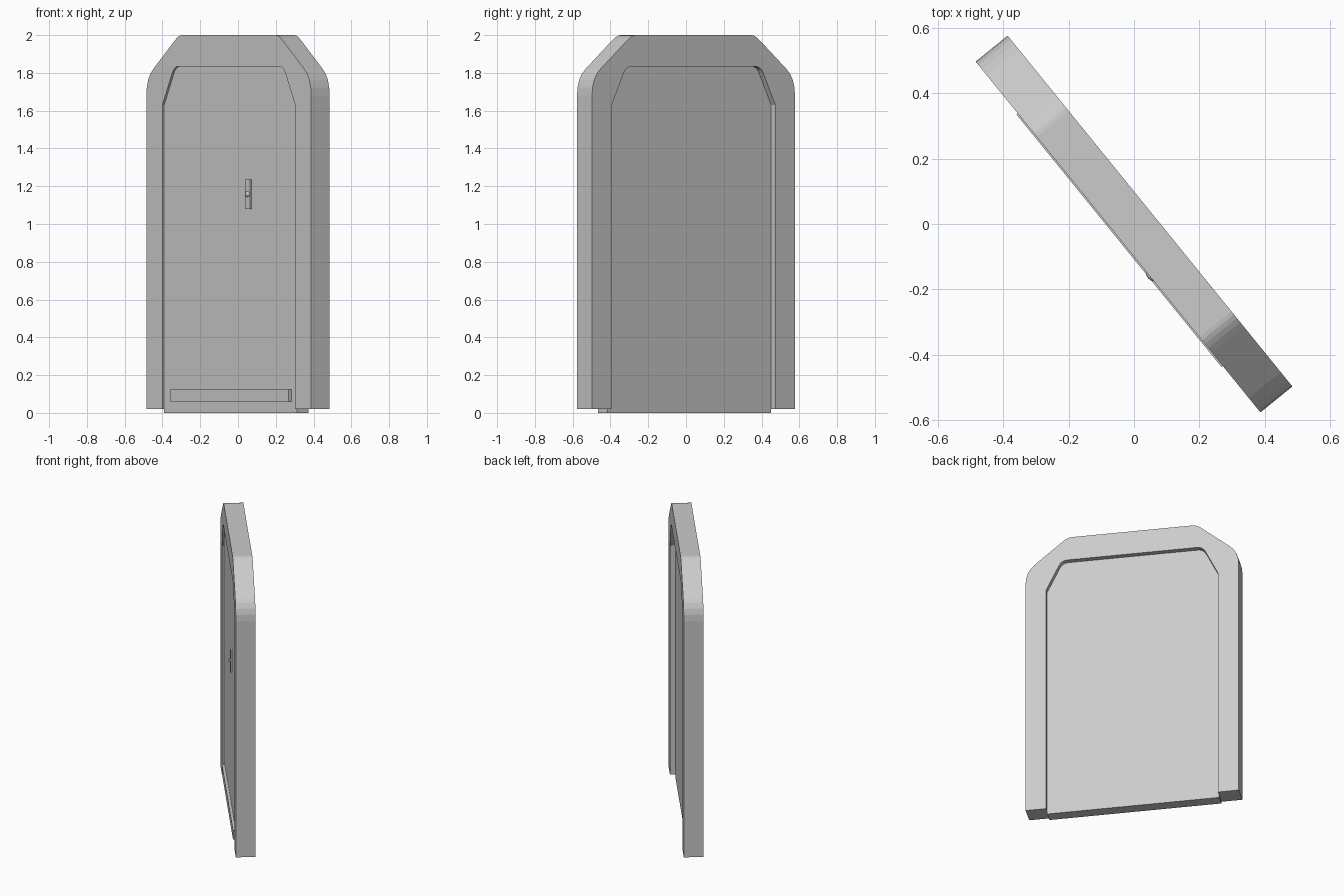
import bpy, bmesh, math
from mathutils import Vector

cube = bpy.data.objects.get("Cube")
if cube:
    bpy.data.objects.remove(cube, do_unlink=True)

TURN = math.radians(-50.93)   # the whole doorway stands at an angle

grey = bpy.data.materials.new("plain_grey")
grey.use_nodes = True
colour = (0.6, 0.6, 0.6, 1)
grey.diffuse_color = colour
grey.node_tree.nodes["Principled BSDF"].inputs["Base Color"].default_value = colour


def finish(name, bm):
    bmesh.ops.recalc_face_normals(bm, faces=bm.faces)
    mesh = bpy.data.meshes.new(name)
    bm.to_mesh(mesh)
    bm.free()
    mesh.materials.append(grey)
    obj = bpy.data.objects.new(name, mesh)
    obj.rotation_euler.z = TURN
    bpy.context.collection.objects.link(obj)
    return obj


def slab(name, outline, front, back):
    """Extrude an outline in x and z from front to back."""
    bm = bmesh.new()
    face = bm.faces.new([bm.verts.new((x, front, z)) for x, z in outline])
    new = bmesh.ops.extrude_face_region(bm, geom=[face])["geom"]
    verts = [v for v in new if isinstance(v, bmesh.types.BMVert)]
    bmesh.ops.translate(bm, verts=verts, vec=(0, back - front, 0))
    return finish(name, bm)


def bend(a, ctrl, b, steps=4):
    """Points of a rounded corner from a to b."""
    a, ctrl, b = Vector(a), Vector(ctrl), Vector(b)
    ts = [i / steps for i in range(steps + 1)]
    return [tuple(a * (1 - t) ** 2 + ctrl * 2 * t * (1 - t) + b * t * t) for t in ts]


def mirrored(half):
    """Close a half outline, running bottom to top, with its mirror image."""
    return half + [(-x, z) for x, z in reversed(half)]


def box(x0, x1, z0, z1):
    return [(x0, z0), (x1, z0), (x1, z1), (x0, z1)]


# Frame outlines: straight jamb, rounded shoulder, flat head
outer = ([(0.692, 0.02)]
         + bend((0.692, 1.68), (0.692, 1.773), (0.635, 1.82))
         + bend((0.455, 1.97), (0.42, 2.0), (0.395, 2.0)))
inner = ([(0.558, 0.02), (0.558, 1.63)]
         + bend((0.475, 1.80), (0.457, 1.835), (0.42, 1.835)))
slab("door_frame", mirrored(outer) + mirrored(inner)[::-1], -0.063, 0.063)

# Door leaf, filling the opening and reaching the ground
leaf = [(0.558, 0.0)] + inner[1:]
slab("door_leaf", mirrored(leaf), -0.05, 0.028)

# Kick plate and handle plate on the front of the leaf
slab("kick_plate", box(-0.487, 0.509, 0.06, 0.125), -0.068, -0.049)
slab("handle_plate", box(0.135, 0.176, 1.08, 1.235), -0.061, -0.049)

# Round knob
bm = bmesh.new()
bmesh.ops.create_uvsphere(bm, u_segments=12, v_segments=8, radius=0.015)
bmesh.ops.scale(bm, verts=bm.verts, vec=(1.2, 0.6, 1))
bmesh.ops.translate(bm, verts=bm.verts, vec=(0.156, -0.062, 1.158))
finish("door_knob", bm)
